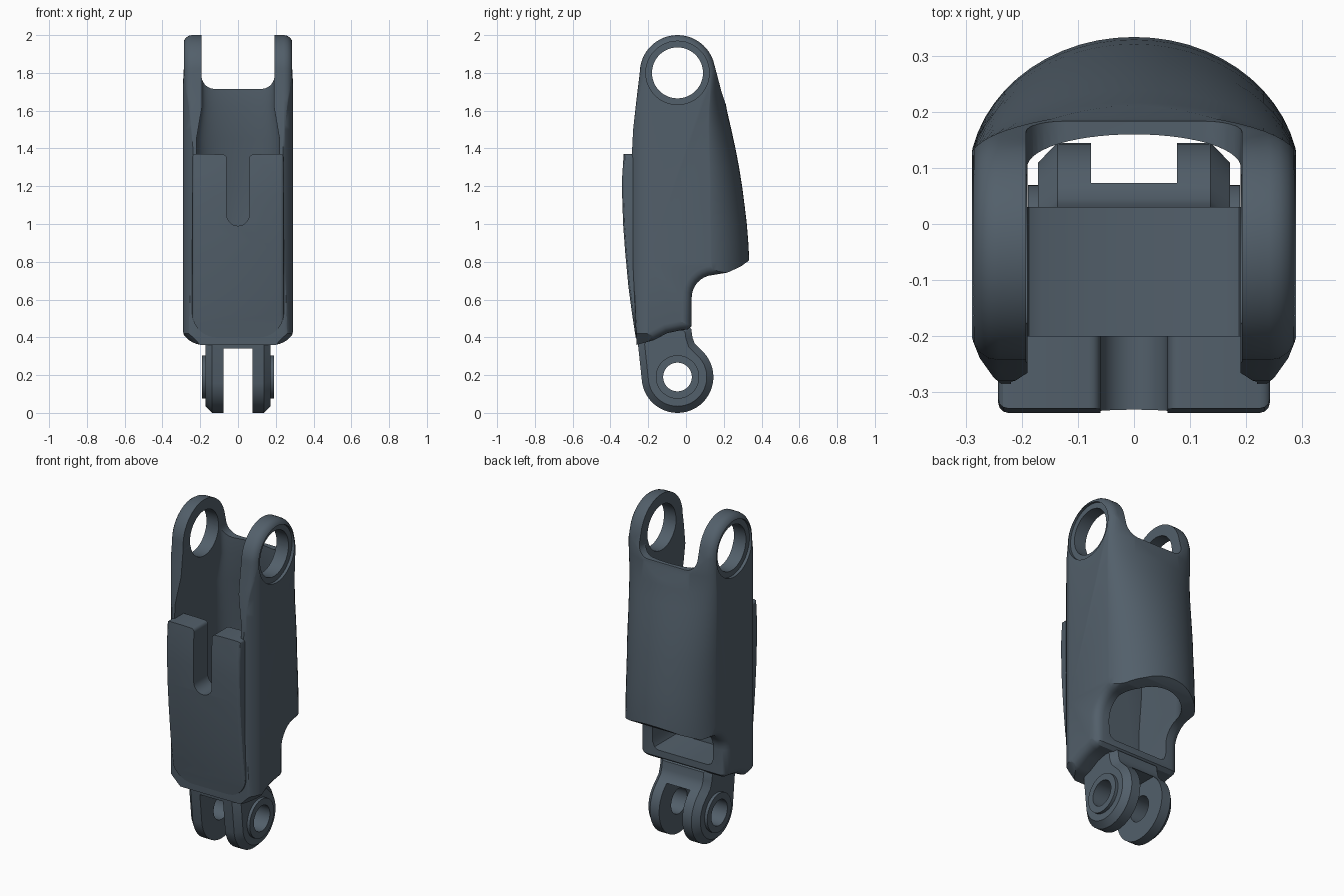
import bpy, bmesh
from math import cos, sin, radians, pi

if "Cube" in bpy.data.objects:
    bpy.data.objects.remove(bpy.data.objects["Cube"])


def arc(cx, cy, r, a0, a1, n):
    return [(cx + r * cos(radians(a0 + (a1 - a0) * i / n)),
             cy + r * sin(radians(a0 + (a1 - a0) * i / n))) for i in range(n + 1)]


def orient(bm):
    bmesh.ops.recalc_face_normals(bm, faces=bm.faces[:])
    if bm.calc_volume(signed=True) < 0:
        bmesh.ops.reverse_faces(bm, faces=bm.faces[:])


def finish(name, bm):
    orient(bm)
    me = bpy.data.meshes.new(name)
    bm.to_mesh(me)
    bm.free()
    ob = bpy.data.objects.new(name, me)
    bpy.context.collection.objects.link(ob)
    return ob


def loft(name, rings):
    bm = bmesh.new()
    rows = [[bm.verts.new(p) for p in r] for r in rings]
    n = len(rows[0])
    for a, b in zip(rows, rows[1:]):
        for i in range(n):
            bm.faces.new((a[i], a[(i + 1) % n], b[(i + 1) % n], b[i]))
    bm.faces.new(rows[0])
    bm.faces.new(rows[-1])
    return bm if name is None else finish(name, bm)


def prism(name, pts, axis, lo, hi, bevel=0, seg=1):
    """Extrude a 2D profile along x (profile = y,z) or y (profile = x,z)."""
    put = (lambda p, t: (t, p[0], p[1])) if axis == 'x' else (lambda p, t: (p[0], t, p[1]))
    bm = loft(None, [[put(p, t) for p in pts] for t in (lo, hi)])
    orient(bm)
    if bevel:
        k = 0 if axis == 'x' else 1
        edges = [e for e in bm.edges if abs(e.verts[0].co[k] - e.verts[1].co[k]) < 1e-6]
        bmesh.ops.bevel(bm, geom=edges, offset=bevel, segments=seg, profile=0.5,
                        affect='EDGES', clamp_overlap=False)
    return finish(name, bm)


def boolean(ob, cutter, op='DIFFERENCE'):
    m = ob.modifiers.new('bool', 'BOOLEAN')
    m.operation, m.object = op, cutter
    for solver in ('EXACT', 'MANIFOLD', 'FLOAT'):      # fall back if a solver returns nothing
        m.solver = solver
        bpy.context.view_layer.update()
        dg = bpy.context.evaluated_depsgraph_get()
        me = bpy.data.meshes.new_from_object(ob.evaluated_get(dg))
        if len(me.polygons) > 10:
            break
    ob.modifiers.clear()
    ob.data = me
    bpy.data.objects.remove(cutter)


def cyl(y, z, r, lo, hi, n=48):
    return prism('cutter', arc(y, z, r, 0, 360 - 360 / n, n - 1), 'x', lo, hi)


def d_ring(z, w, back, depth, front, n=28):
    """D-shaped section: front and sides from (inset, y) points, rounded back."""
    pts = [(w - d, y, z) for d, y in front]
    pts += [(w * cos(pi * i / n), back - depth + depth * sin(pi * i / n), z) for i in range(n + 1)]
    return pts + [(d - w, y, z) for d, y in reversed(front)]


# outer shell: side silhouette intersected with a lofted D section
side = (arc(-.045, 1.8, .2, 12, 180, 24)
        + [(-.262, 1.66), (-.28, 1.5), (-.29, 1.3), (-.292, 1.1), (-.284, .85), (-.27, .55),
           (-.262, .36), (-.17, .385), (-.1, .422), (-.03, .437), (.01, .442), (.03, .46)]
        + arc(.15, .61, .12, 180, 95, 8)
        + [(.22, .743), (.29, .775), (.335, .808), (.45, .88), (.45, 1.2), (.222, 1.6), (.188, 1.7)])
shell = prism('shell', side, 'x', -.29, .29, .048, 4)
outer = [(.3, .335, .255), (.36, .335, .255), (.42, .335, .255), (.8, .335, .255), (.9, .33, .25),
         (1.0, .322, .243), (1.1, .31, .23), (1.2, .297, .212), (1.3, .281, .195), (1.4, .262, .175),
         (1.5, .24, .15), (1.6, .217, .12), (1.7, .2, .09), (2.1, .2, .08)]
width = {.3: .18, .36: .235}
corner = [(.11, -.45), (.075, -.3), (.045, -.275), (.02, -.24), (.008, -.21), (0, -.18)]
boolean(shell, loft('cutter', [d_ring(z, width.get(z, .296), b, d, corner)
                               for z, b, d in outer]), 'INTERSECT')

# hollow inside, open at the front, top and lower back
inner = [(.5, .165, .275, .17), (.512, .188, .275, .17), (.54, .2, .275, .17), (.8, .205, .275, .17),
         (1.0, .22, .265, .16), (1.2, .222, .24, .15), (1.45, .22, .195, .11),
         (1.62, .191, .163, .06), (2.1, .191, .15, .05)]
boolean(shell, loft('cutter', [d_ring(z, w, b, d, [(0, -.45)]) for z, w, b, d in inner]))

# U-shaped gap between the upper arms
gap = arc(-.123, 1.785, .07, 180, 270, 8) + arc(.123, 1.785, .07, 270, 360, 8) + [(.193, 2.2), (-.193, 2.2)]
boolean(shell, prism('cutter', gap, 'y', -.6, .6))

# upper pivot holes with recessed rims
boolean(shell, cyl(-.045, 1.8, .135, -.5, .5))
for s in (-1, 1):
    boolean(shell, cyl(-.045, 1.8, .168, *sorted((s * .272, s * .5))))

# front plate with slot
face = [(-.2, .37), (-.2, 1.37), (-.33, 1.37), (-.338, 1.25), (-.338, 1.15), (-.333, 1.0),
        (-.322, .85), (-.305, .67), (-.285, .52), (-.268, .41), (-.262, .37)]
plate = prism('front_plate', face, 'x', -.243, .243, .018, 3)
outline = (arc(-.113, .53, .13, 180, 270, 10) + arc(.113, .53, .13, 270, 360, 10)
           + arc(.223, 1.352, .02, 0, 90, 4) + arc(.08, 1.348, .02, 90, 180, 4)
           + arc(0, 1.05, .06, 0, -180, 14)
           + arc(-.08, 1.348, .02, 0, 90, 4) + arc(-.223, 1.352, .02, 90, 180, 4))
boolean(plate, prism('cutter', outline, 'y', -.5, -.1), 'INTERSECT')

# lower fork: chamfered lug profile, slotted down the middle
lug = (arc(-.045, .2, .19, -170, 42, 32)
       + [(.068, .355), (.045, .378), (.034, .41), (.028, .455), (.0, .48), (-.2, .48), (-.255, .38)])
fork = prism('lower_fork', lug, 'x', -.172, .172, .035, 1)
for s in (-1, 1):
    boolean(fork, cyl(-.045, .2, .115, *sorted((s * .15, s * .19))), 'UNION')
boolean(fork, prism('cutter', [(-.077, -.2), (.077, -.2), (.077, .35), (-.077, .35)], 'y', -.5, .5))
boolean(fork, cyl(-.045, .2, .076, -.5, .5))
fork.location.z = -.01

# dark slate finish, smooth shading with sharp edges kept
slate = bpy.data.materials.new('slate')
slate.diffuse_color = (.085, .115, .145, 1)
slate.use_nodes = True
slate.node_tree.nodes["Principled BSDF"].inputs["Base Color"].default_value = slate.diffuse_color
for ob in (shell, plate, fork):
    ob.data.materials.clear()
    ob.data.materials.append(slate)
    bpy.ops.object.select_all(action='DESELECT')
    ob.select_set(True)
    bpy.context.view_layer.objects.active = ob
    bpy.ops.object.shade_smooth_by_angle(angle=radians(30))
